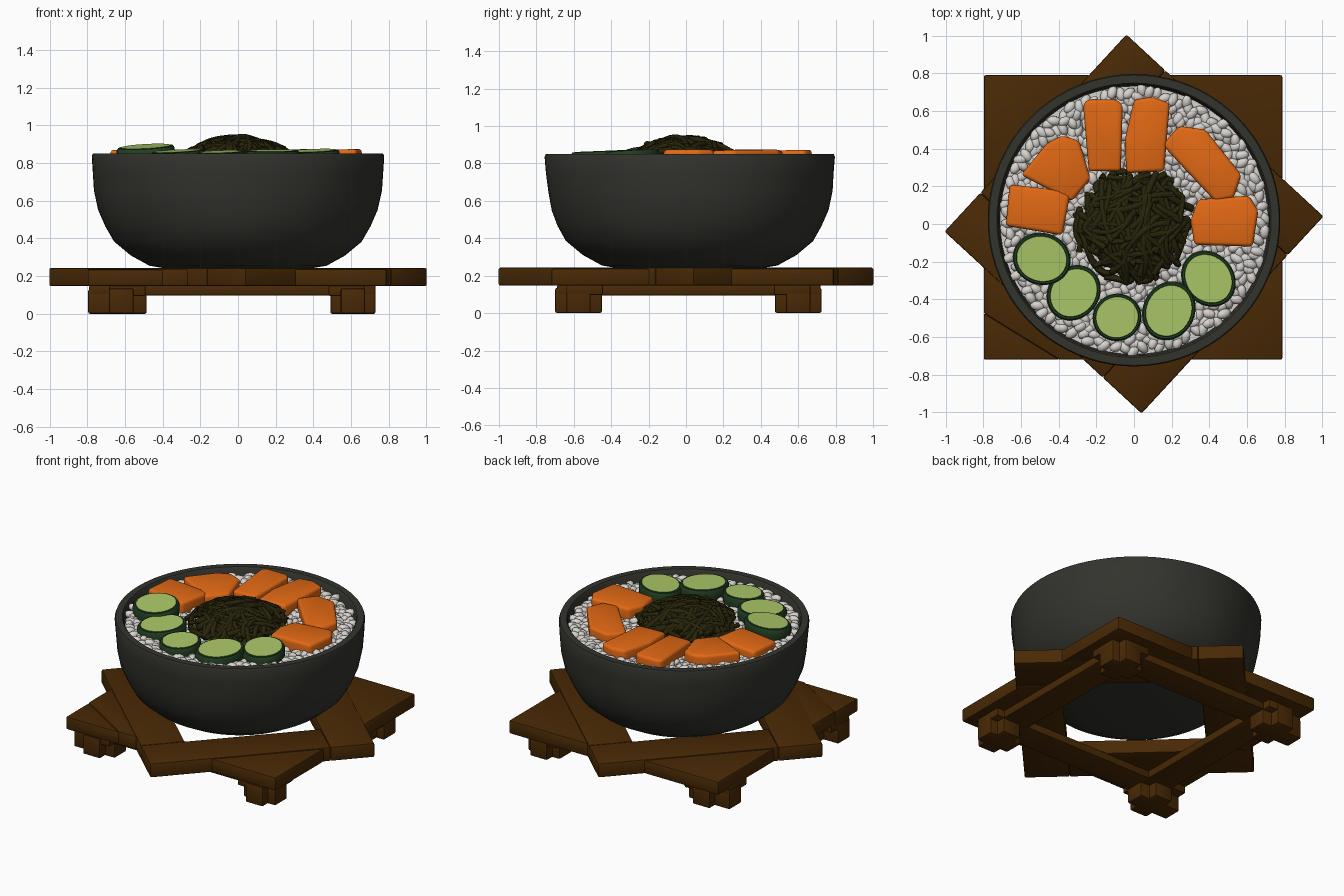
import bpy, bmesh, math, random
from mathutils import Matrix, Vector, noise

if "Cube" in bpy.data.objects:
    bpy.data.objects.remove(bpy.data.objects["Cube"])

random.seed(4)
BOWL_Y = 0.02


def material(name, rgb):
    m = bpy.data.materials.new(name)
    m.diffuse_color = (*rgb, 1)
    m.use_nodes = True
    m.node_tree.nodes["Principled BSDF"].inputs["Base Color"].default_value = m.diffuse_color
    return m


WOOD = material("brown_wood", (0.066, 0.022, 0.0015))
STONE = material("dark_stone", (0.033, 0.033, 0.027))
RICE = material("white_rice", (0.68, 0.65, 0.62))
CARROT = material("orange_carrot", (0.76, 0.14, 0.007))
FLESH = material("pale_green_flesh", (0.41, 0.58, 0.14))
SKIN = material("dark_green_skin", (0.016, 0.050, 0.016))
WEED = material("seaweed", (0.020, 0.017, 0.003))


def add_object(name, me, mats):
    for m in mats:
        me.materials.append(m)
    ob = bpy.data.objects.new(name, me)
    bpy.context.collection.objects.link(ob)
    return ob


def finish(name, bm, mats):
    bmesh.ops.recalc_face_normals(bm, faces=bm.faces[:])
    me = bpy.data.meshes.new(name)
    bm.to_mesh(me)
    bm.free()
    return add_object(name, me, mats)


def prism(name, outline, z0, z1, mat, bevel=0.012, seg=2, tilt=(0, 0)):
    """Extruded outline with rounded edges; tilt slopes the whole block."""
    bm = bmesh.new()
    lo = [bm.verts.new((x, y, z0)) for x, y in outline]
    hi = [bm.verts.new((x, y, z1)) for x, y in outline]
    n = len(outline)
    bm.faces.new(lo[::-1])
    bm.faces.new(hi)
    for k in range(n):
        bm.faces.new((lo[k], lo[(k + 1) % n], hi[(k + 1) % n], hi[k]))
    bmesh.ops.bevel(bm, geom=bm.edges[:], offset=bevel, segments=seg,
                    profile=0.5, affect='EDGES', clamp_overlap=True)
    cx = sum(p[0] for p in outline) / n
    cy = sum(p[1] for p in outline) / n
    for v in bm.verts:
        v.co.z += tilt[0] * (v.co.x - cx) + tilt[1] * (v.co.y - cy)
    return finish(name, bm, [mat])


def rect(x0, x1, y0, y1):
    return [(x0, y0), (x1, y0), (x1, y1), (x0, y1)]


# --- Stand: turned square of four butt-jointed boards
Z0, Z1, W = 0.147, 0.243, 0.28
ROT = math.radians(47.3)
HALF = 1.006 / math.sqrt(2)
for i in range(4):
    ob = prism(f"star_board_{i}", rect(-HALF, HALF - W, -HALF, -HALF + W), Z0, Z1, WOOD, 0.009)
    ob.rotation_euler.z = ROT + i * math.pi / 2

# --- Stand: corner boards; the front left one is split into two planks
tips = [Vector((math.cos(a), math.sin(a))) for a in
        (math.radians(2.3) + k * math.pi / 2 for k in range(4))]
corners = [(0.787, 0.79), (-0.797, 0.79), (-0.797, -0.72), (0.787, -0.72)]
for i, (cx, cy) in enumerate(corners):
    a, b = tips[i], tips[(i + 1) % 4]
    d = b - a
    c = Vector((cx, cy))
    px = Vector((cx, a.y + d.y * (cx - a.x) / d.x))     # where the board leaves the star
    py = Vector((a.x + d.x * (cy - a.y) / d.y, cy))
    if i == 2:
        m1, m2 = c.lerp(px, 0.5), c.lerp(py, 0.75)
        prism("corner_inner_plank", [px, m1, m2, py], Z0, Z1 - 0.004, WOOD, 0.008)
        prism("corner_outer_plank", [m1, c, m2], Z0, Z1 - 0.009, WOOD, 0.008)
    else:
        prism(f"corner_plank_{i}", [px, c, py], Z0, Z1 - 0.005, WOOD, 0.01)

# --- Stand: lower frame of wide beams, with cross-shaped feet
FX, FY, T = (-0.62, 0.61), (-0.575, 0.60), 0.065
IN = 0.13                                # frame reaches further inwards than the feet
for i, s in enumerate((1, -1)):
    xs = sorted((FX[i] - s * T, FX[i] + s * IN))
    ys = sorted((FY[i] - s * T, FY[i] + s * IN))
    prism(f"frame_beam_y_{i}", rect(*xs, -0.69, 0.72), 0.095, 0.15, WOOD, 0.008)
    prism(f"frame_beam_x_{i}", rect(-0.79, 0.73, *ys), 0.097, 0.152, WOOD, 0.008)
    x0, x1 = ((-0.795, -0.485), (0.49, 0.73))[i]
    for j in range(2):
        prism(f"foot_x_{i}{j}", rect(x0, x1, FY[j] - T, FY[j] + T), 0, 0.13, WOOD, 0.01)
        prism(f"foot_y_{i}{j}", rect(FX[i] - T, FX[i] + T, FY[j] - 0.125, FY[j] + 0.125),
              0.001, 0.135, WOOD, 0.01)

# --- Bowl: turned profile with slightly uneven outer wall
profile = [(0.0, 0.24), (0.38, 0.24), (0.47, 0.255), (0.57, 0.31), (0.66, 0.385), (0.705, 0.465),
           (0.74, 0.55), (0.76, 0.65), (0.77, 0.75), (0.776, 0.835), (0.77, 0.85),
           (0.728, 0.85), (0.72, 0.84), (0.71, 0.72), (0.0, 0.72)]
bm = bmesh.new()
N = 80
rings = []
for r, z in profile:
    ring = []
    for k in range(N if r else 1):
        t = 2 * math.pi * k / N
        p = Vector((r * math.cos(t), r * math.sin(t), z))
        if 0.25 < z < 0.8 and 0.4 < r and r != 0.71:
            p *= 1 + 0.012 * noise.noise(p * 4)
        ring.append(bm.verts.new((p.x, p.y + BOWL_Y, p.z)))
    rings.append(ring)
for lo, hi in zip(rings, rings[1:]):
    for k in range(N):
        n = (k + 1) % N
        if len(lo) == 1:
            bm.faces.new((lo[0], hi[n], hi[k]))
        elif len(hi) == 1:
            bm.faces.new((lo[k], lo[n], hi[0]))
        else:
            bm.faces.new((lo[k], lo[n], hi[n], hi[k]))
finish("bowl", bm, [STONE])

# --- Rice: bed plus scattered rounded grains copied from one template
bm = bmesh.new()
bmesh.ops.create_cone(bm, cap_ends=True, segments=64, radius1=0.712, radius2=0.712, depth=0.05,
                      matrix=Matrix.Translation((0, BOWL_Y, 0.753)))
finish("rice_bed", bm, [RICE])

bm = bmesh.new()
bmesh.ops.create_icosphere(bm, subdivisions=2, radius=1)
bm.verts.index_update()
grain_v = [v.co.copy() for v in bm.verts]
grain_f = [[v.index for v in f.verts] for f in bm.faces]
bm.free()
verts, faces = [], []
COUNT = 900
for k in range(COUNT):
    r = 0.697 * math.sqrt((k + 0.5) / COUNT)
    if r < 0.2:
        continue
    t = k * 2.39996
    x, y = (r * f(t) + random.uniform(-0.01, 0.01) for f in (math.cos, math.sin))
    z = 0.772 + 0.028 * (r / 0.7) ** 3 + random.uniform(-0.006, 0.012)
    m = (Matrix.Translation((x, y + BOWL_Y, z))
         @ Matrix.Rotation(random.uniform(0, math.pi), 4, 'Z')
         @ Matrix.Rotation(random.uniform(-0.4, 0.4), 4, 'Y')
         @ Matrix.Diagonal((0.040, 0.026, 0.025, 1)))
    base = len(verts)
    verts += [m @ v for v in grain_v]
    faces += [[base + j for j in f] for f in grain_f]
me = bpy.data.meshes.new("rice_grains")
me.from_pydata(verts, [], faces)
add_object("rice_grains", me, [RICE])

# --- Carrot chunks: outlines seen from above
carrots = [
    ([(-0.68, -0.01), (-0.38, -0.06), (-0.34, 0.15), (-0.40, 0.18), (-0.66, 0.21)], (0, 0)),
    ([(-0.60, 0.26), (-0.33, 0.12), (-0.23, 0.24), (-0.29, 0.44), (-0.38, 0.47), (-0.46, 0.43)], (-0.03, 0.03)),
    ([(-0.24, 0.28), (-0.07, 0.28), (-0.06, 0.63), (-0.09, 0.66), (-0.25, 0.66), (-0.27, 0.63)], (0, 0.02)),
    ([(-0.04, 0.27), (0.16, 0.28), (0.19, 0.64), (0.10, 0.675), (0.0, 0.66), (-0.05, 0.44)], (0, 0.02)),
    ([(0.15, 0.42), (0.43, 0.12), (0.53, 0.14), (0.57, 0.26), (0.38, 0.50), (0.24, 0.52)], (0.03, 0.03)),
    ([(0.32, -0.11), (0.63, -0.12), (0.66, 0.07), (0.61, 0.15), (0.34, 0.13), (0.30, 0.02)], (0.03, 0)),
]
for i, (outline, tilt) in enumerate(carrots):
    prism(f"carrot_{i}", outline, 0.75, 0.87, CARROT, 0.02, 3, tilt)

# --- Cucumber slices: skin drum with flesh cap (x, y, rx, ry, turn, top z, slope x, slope y)
slices = [(-0.49, -0.185, 0.155, 0.138, -15, 0.886, 0.06, 0.10),
          (-0.32, -0.365, 0.155, 0.135, 50, 0.862, 0.05, 0.05),
          (-0.09, -0.495, 0.130, 0.125, 20, 0.858, 0.03, 0.06),
          (0.185, -0.46, 0.160, 0.138, 65, 0.864, 0.0, 0.04),
          (0.395, -0.29, 0.158, 0.135, -50, 0.864, 0.05, 0.06)]
drum = [(0.86, -0.11), (0.95, -0.10), (1.0, -0.05), (1.0, -0.012), (0.95, 0.0), (0.88, 0.0), (0.86, 0.003)]
for i, (x, y, rx, ry, turn, z, sx, sy) in enumerate(slices):
    bm = bmesh.new()
    M = 36
    spin = Matrix.Rotation(math.radians(turn), 2)
    rings = []
    for r, h in drum:
        ring = []
        for k in range(M):
            t = 2 * math.pi * k / M
            p = spin @ Vector((rx * r * math.cos(t), ry * r * math.sin(t)))
            ring.append(bm.verts.new((x + p.x, y + p.y, z + h + sx * p.x + sy * p.y)))
        rings.append(ring)
    for lo, hi in zip(rings, rings[1:]):
        for k in range(M):
            bm.faces.new((lo[k], lo[(k + 1) % M], hi[(k + 1) % M], hi[k]))
    bm.faces.new(rings[0][::-1])
    bm.faces.new(rings[-1]).material_index = 1
    finish(f"cucumber_{i}", bm, [SKIN, FLESH])

# --- Seaweed: low mound covered by tangled strands
SX, SY, SR = 0.0, -0.01, 0.325
bm = bmesh.new()
bmesh.ops.create_uvsphere(bm, u_segments=32, v_segments=16, radius=1,
                          matrix=Matrix.Translation((SX, SY, 0.77)) @ Matrix.Diagonal((0.27, 0.27, 0.125, 1)))
finish("seaweed_mound", bm, [WEED])

# --- Smooth every mesh, keeping hard edges
bpy.ops.object.select_all(action='SELECT')
bpy.context.view_layer.objects.active = bpy.context.collection.objects["bowl"]
bpy.ops.object.shade_smooth_by_angle(angle=math.radians(40))

cu = bpy.data.curves.new("seaweed_strands", 'CURVE')
cu.dimensions = '3D'
cu.bevel_depth = 0.017
cu.bevel_resolution = 1
cu.resolution_u = 3
cu.use_fill_caps = True
cu.materials.append(WEED)
for k in range(70):
    t, r = random.uniform(0, 2 * math.pi), SR * math.sqrt(random.uniform(0.02, 1.0))
    x, y = r * math.cos(t), r * math.sin(t)
    head = t + math.pi + random.uniform(-1.3, 1.3)
    curl = random.uniform(-0.45, 0.45)
    sp = cu.splines.new('NURBS')
    sp.points.add(6)
    for p in sp.points:
        z = 0.80 + 0.122 * max(0, 1 - ((x * x + y * y) / SR ** 2) ** 1.15)
        p.co = (SX + x, SY + y, z + random.uniform(-0.012, 0.022), 1)
        p.radius = random.uniform(0.7, 1.2)
        head += curl + random.uniform(-0.3, 0.3)
        nx, ny = x + 0.075 * math.cos(head), y + 0.075 * math.sin(head)
        if math.hypot(nx, ny) > SR:       # turn back at the edge of the heap
            head += 2.0
            nx, ny = x * 0.9 + 0.03 * math.cos(head), y * 0.9 + 0.03 * math.sin(head)
        x, y = nx, ny
    sp.order_u = 4
    sp.use_endpoint_u = True
bpy.context.collection.objects.link(bpy.data.objects.new("seaweed_strands", cu))
